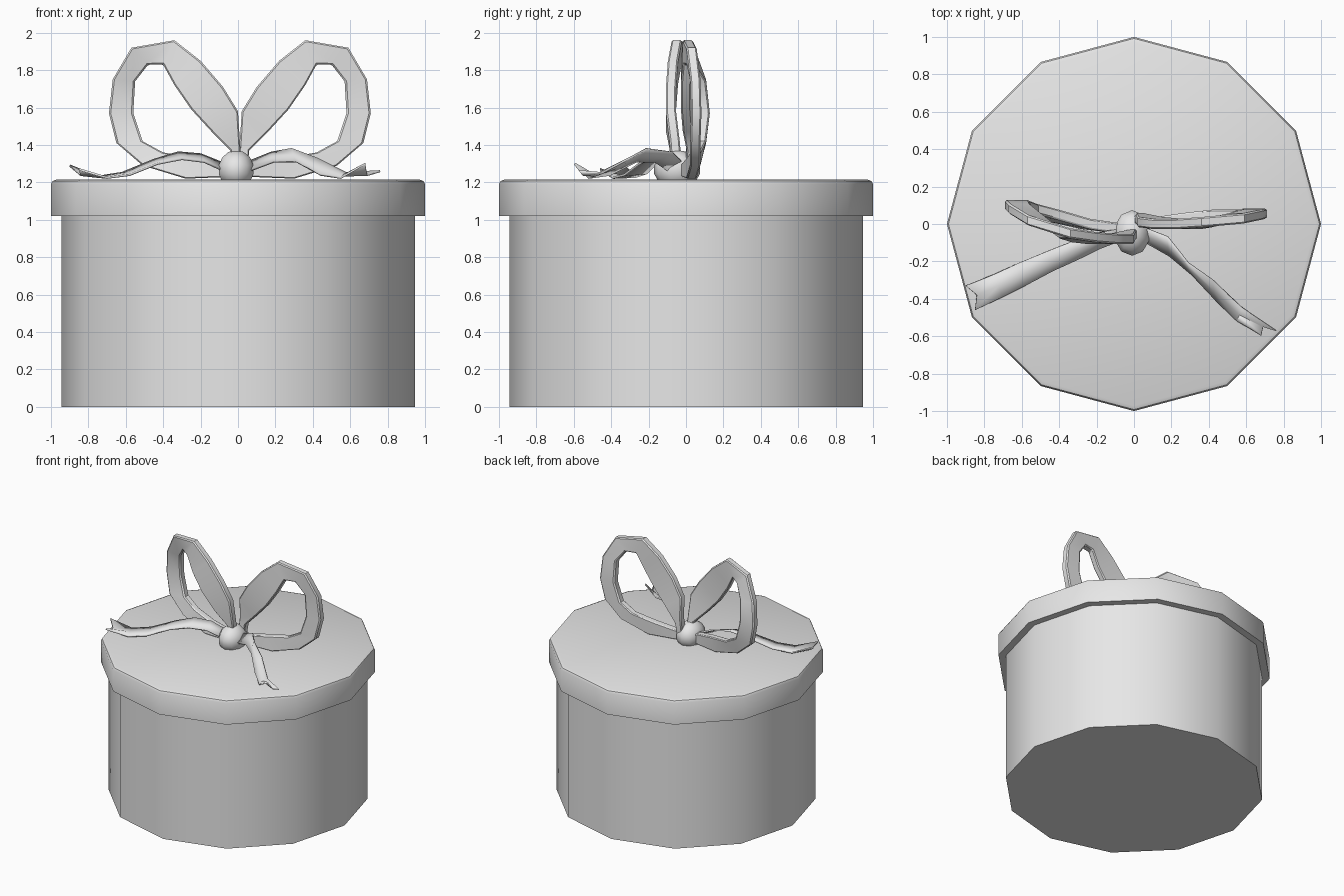
import bpy
import bmesh
import math
from mathutils import Vector

default_cube = bpy.data.objects.get("Cube")
if default_cube:
    bpy.data.objects.remove(default_cube, do_unlink=True)

# Single plain grey for the whole model
GREY = (0.8, 0.8, 0.8, 1.0)
grey = bpy.data.materials.new("plain_grey")
grey.use_nodes = True
grey.diffuse_color = GREY
for node in grey.node_tree.nodes:
    if node.type == 'BSDF_PRINCIPLED':
        node.inputs["Base Color"].default_value = GREY

SIDES = 12
LID_TOP = 1.215
LID_BOTTOM = 1.02


def finish(name, bm, smooth_angle=40):
    """Turn a bmesh into a named, shaded, coloured object."""
    bmesh.ops.recalc_face_normals(bm, faces=bm.faces)
    mesh = bpy.data.meshes.new(name)
    bm.to_mesh(mesh)
    bm.free()
    mesh.materials.append(grey)
    obj = bpy.data.objects.new(name, mesh)
    bpy.context.collection.objects.link(obj)
    bpy.ops.object.select_all(action='DESELECT')
    obj.select_set(True)
    bpy.context.view_layer.objects.active = obj
    bpy.ops.object.shade_smooth_by_angle(angle=math.radians(smooth_angle))
    return obj


def turned_prism(name, profile):
    """Closed twelve-sided solid from (radius, height) rings."""
    bm = bmesh.new()
    rings = []
    for radius, height in profile:
        ring = []
        for i in range(SIDES):
            a = math.tau * i / SIDES
            ring.append(bm.verts.new((radius * math.cos(a), radius * math.sin(a), height)))
        rings.append(ring)
    for low, high in zip(rings, rings[1:]):
        for i in range(SIDES):
            j = (i + 1) % SIDES
            bm.faces.new((low[i], low[j], high[j], high[i]))
    bm.faces.new(rings[0])
    bm.faces.new(rings[-1])
    return finish(name, bm)


def ribbon_loop(name, outer, inner, depths, place, thickness=0.055):
    """Thick flat band between an outer and an inner outline."""
    bm = bmesh.new()
    sections = []
    for (ox, oz), (ix, iz), y in zip(outer, inner, depths):
        front, back = y - thickness / 2, y + thickness / 2
        corners = ((ox, front, oz), (ix, front, iz), (ix, back, iz), (ox, back, oz))
        sections.append([bm.verts.new(place(Vector(c))) for c in corners])
    for a, b in zip(sections, sections[1:]):
        for i in range(4):
            j = (i + 1) % 4
            bm.faces.new((a[i], a[j], b[j], b[i]))
    bm.faces.new(sections[0])
    bm.faces.new(sections[-1])
    obj = finish(name, bm)
    bevel = obj.modifiers.new("soft_edges", 'BEVEL')
    bevel.width = 0.008
    bevel.segments = 1
    bevel.limit_method = 'ANGLE'
    bevel.angle_limit = math.radians(50)
    return obj


def ribbon_tail(name, back_edge, front_edge, notch):
    """Thin strip between two edges, ending in a swallowtail cut."""
    bm = bmesh.new()
    back = [bm.verts.new(p) for p in back_edge]
    front = [bm.verts.new(p) for p in front_edge]
    middle = [bm.verts.new((Vector(p) + Vector(q)) / 2)
              for p, q in zip(back_edge, front_edge)]
    middle[-1].co = notch
    for one, two in ((back, middle), (middle, front)):
        for i in range(len(one) - 1):
            bm.faces.new((one[i], one[i + 1], two[i + 1], two[i]))
    obj = finish(name, bm)
    solid = obj.modifiers.new("thickness", 'SOLIDIFY')
    solid.thickness = 0.012
    solid.offset = 0
    return obj


# Round box and its overhanging lid
turned_prism("box_body", [(0.945, 0), (0.945, LID_BOTTOM + 0.05)])
turned_prism("box_lid", [(1, LID_BOTTOM), (1, LID_TOP - 0.025),
                         (0.992, LID_TOP - 0.008), (0.972, LID_TOP)])

# Bow loops: shared outline, each bent differently in depth
outer_outline = [(0.0, 1.28), (0.01, 1.42), (0.02, 1.58), (0.1, 1.71), (0.22, 1.85),
                 (0.36, 1.96), (0.59, 1.92), (0.69, 1.75), (0.71, 1.57), (0.67, 1.41),
                 (0.53, 1.29), (0.3, 1.22), (0.05, 1.23)]
inner_outline = [(0.05, 1.27), (0.06, 1.37), (0.16, 1.47), (0.27, 1.59), (0.36, 1.72),
                 (0.42, 1.83), (0.5, 1.83), (0.57, 1.74), (0.58, 1.57), (0.53, 1.42),
                 (0.42, 1.36), (0.25, 1.33), (0.05, 1.3)]
left_depths = [0.02, 0.03, 0.01, 0, 0, 0.01, 0.03, 0.05, 0.055, 0.05, 0.05, 0.03, 0]
right_depths = [-0.05, -0.06, -0.08, -0.08, -0.07, -0.05, 0.02, 0.08, 0.1, 0.08,
                0.05, 0, -0.03]
ribbon_loop("bow_loop_left", outer_outline, inner_outline, left_depths, lambda p: p)
ribbon_loop("bow_loop_right", outer_outline, inner_outline, right_depths,
            lambda p: Vector((0.02 - p.x, p.y, p.z)))

# Knot
bm = bmesh.new()
bmesh.ops.create_uvsphere(bm, u_segments=10, v_segments=7, radius=1)
bmesh.ops.scale(bm, vec=(0.1, 0.125, 0.105), verts=bm.verts)
bmesh.ops.translate(bm, vec=(-0.01, -0.048, 1.268), verts=bm.verts)
finish("bow_knot", bm, 60)

# Loose ribbon ends lying across the lid
ribbon_tail(
    "ribbon_tail_left",
    [(0.03, -0.01, 1.3), (0.18, -0.07, 1.36), (0.29, -0.21, 1.38), (0.42, -0.3, 1.33),
     (0.58, -0.45, 1.25), (0.76, -0.57, 1.26)],
    [(0.03, -0.08, 1.25), (0.19, -0.17, 1.31), (0.31, -0.27, 1.31), (0.44, -0.41, 1.24),
     (0.55, -0.52, 1.225), (0.68, -0.595, 1.3)],
    (0.69, -0.55, 1.24))
ribbon_tail(
    "ribbon_tail_right",
    [(-0.05, -0.02, 1.29), (-0.2, -0.05, 1.35), (-0.32, -0.09, 1.36), (-0.45, -0.14, 1.32),
     (-0.62, -0.21, 1.25), (-0.75, -0.27, 1.23), (-0.9, -0.33, 1.29)],
    [(-0.05, -0.08, 1.25), (-0.18, -0.13, 1.31), (-0.3, -0.19, 1.325), (-0.43, -0.25, 1.3),
     (-0.58, -0.33, 1.24), (-0.7, -0.39, 1.225), (-0.85, -0.46, 1.27)],
    (-0.84, -0.38, 1.24))
